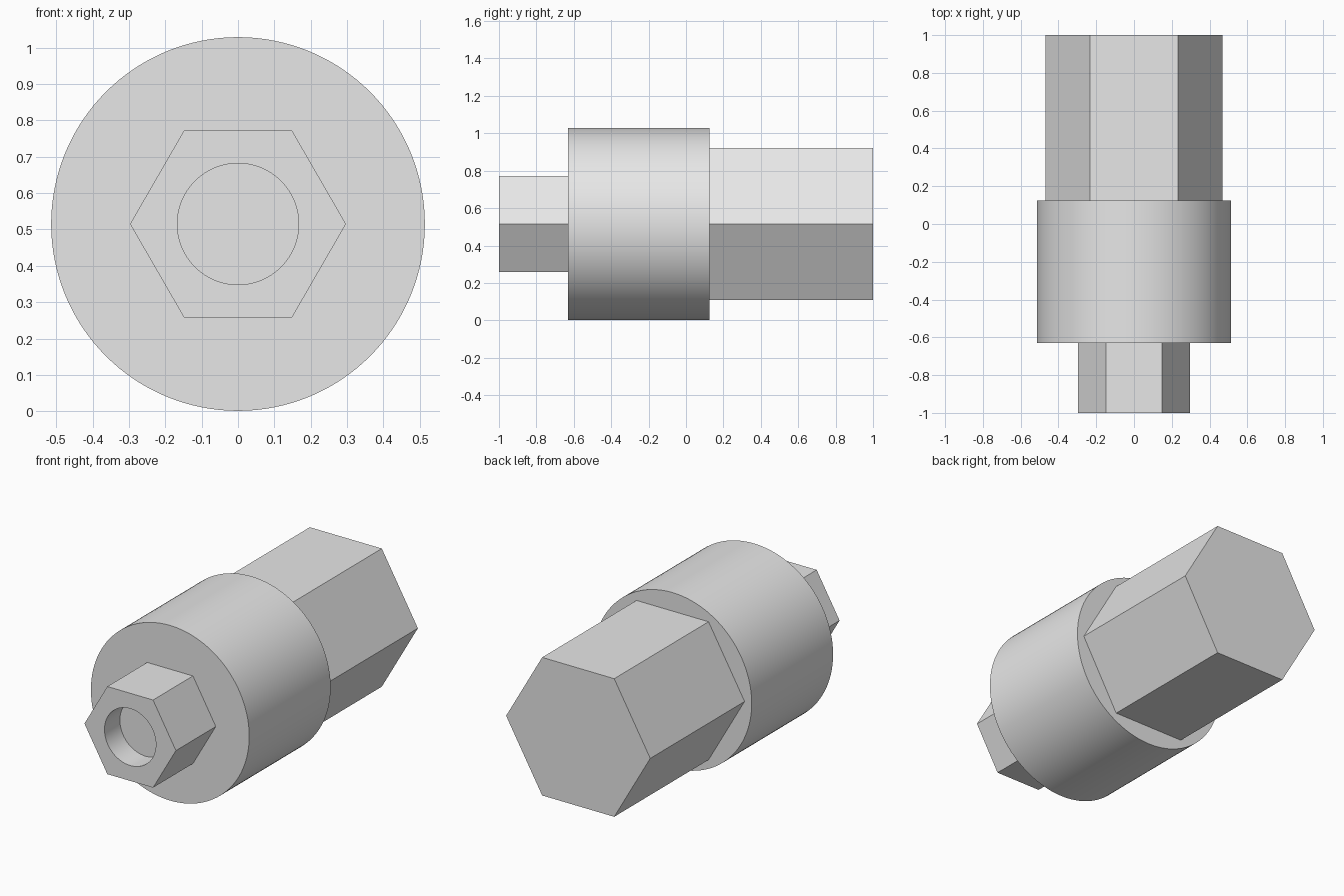
import bpy
import math

if "Cube" in bpy.data.objects:
    bpy.data.objects.remove(bpy.data.objects["Cube"], do_unlink=True)

AXIS_Z = 0.515

grey = bpy.data.materials.new("light_grey")
grey.use_nodes = True
colour = (0.8, 0.8, 0.8, 1.0)
grey.diffuse_color = colour
grey.node_tree.nodes["Principled BSDF"].inputs["Base Color"].default_value = colour


def prism(name, sides, radius, y0, y1):
    """Closed prism along y, with corners pointing to the left and right."""
    bpy.ops.mesh.primitive_cylinder_add(
        vertices=sides, radius=radius, depth=y1 - y0,
        location=(0, (y0 + y1) / 2, AXIS_Z),
        rotation=(math.pi / 2, 0, 0))
    obj = bpy.context.object
    obj.name = name
    # turn the hexagon so that its flats face up and down
    if sides == 6:
        obj.rotation_euler.y = math.pi / 6
    bpy.ops.object.transform_apply(location=False, rotation=True, scale=False)
    obj.data.materials.append(grey)
    return obj


# round collar and the large hexagonal shank behind it
collar = prism("collar", 128, 0.514, -0.63, 0.125)
shank = prism("rear_hex_shank", 6, 0.468, 0.125, 1.0)

# small hexagonal nose with a blind bore
nose = prism("front_hex_nose", 6, 0.297, -1.0, -0.63)
cutter = prism("bore_cutter", 96, 0.167, -1.1, -0.857)
cutter.hide_render = True
bore = nose.modifiers.new("bore", 'BOOLEAN')
bore.operation = 'DIFFERENCE'
bore.solver = 'EXACT'
bore.object = cutter

# apply the cut and remove the helper
bpy.ops.object.select_all(action='DESELECT')
nose.select_set(True)
bpy.context.view_layer.objects.active = nose
bpy.ops.object.modifier_apply(modifier=bore.name)
bpy.data.objects.remove(cutter, do_unlink=True)

# smooth round walls, keep edges sharp
for obj in (collar, nose, shank):
    bpy.ops.object.select_all(action='DESELECT')
    obj.select_set(True)
    bpy.context.view_layer.objects.active = obj
    bpy.ops.object.shade_smooth_by_angle(angle=math.radians(30))
